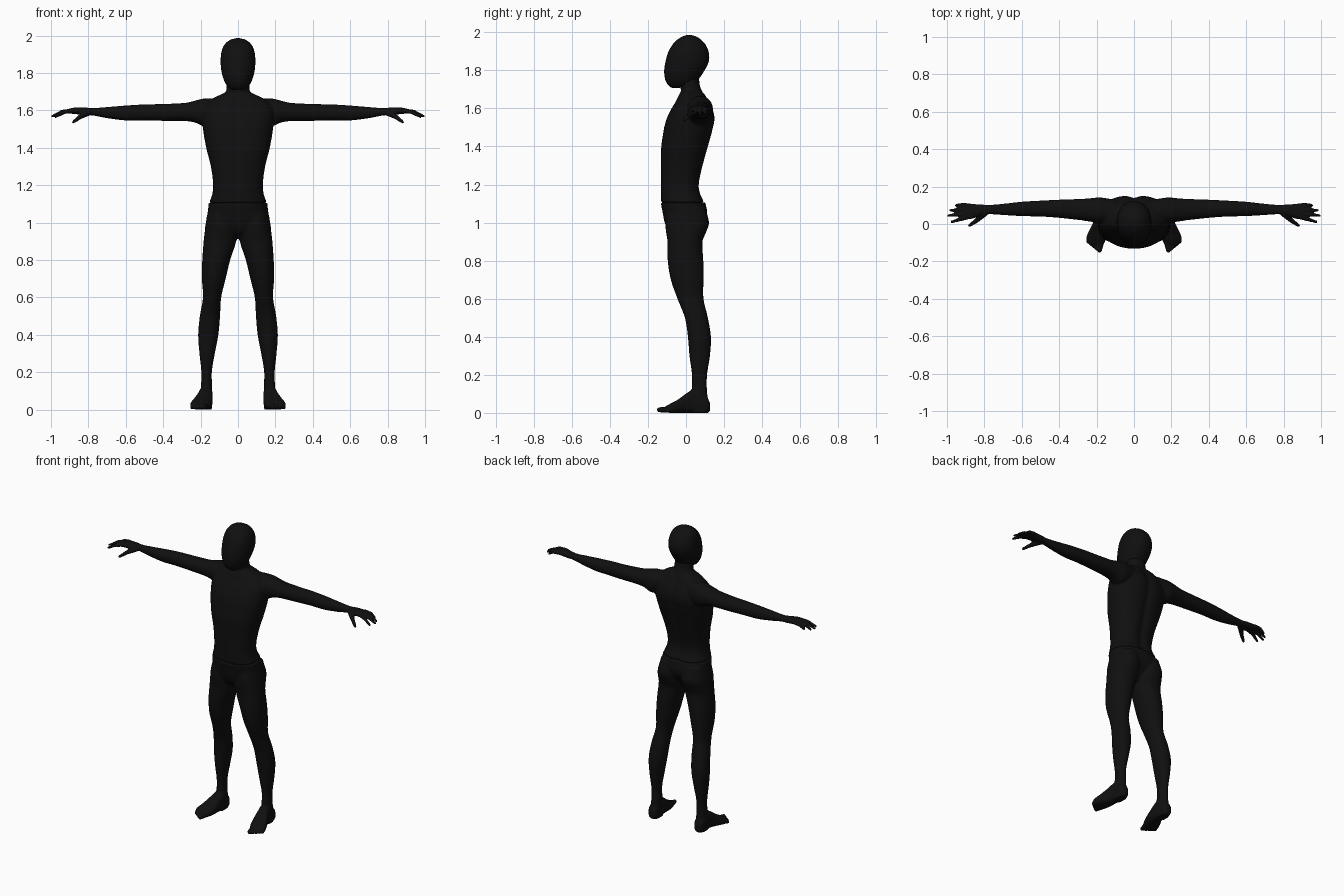
import bpy, bmesh, math
from mathutils import Vector, Matrix

black = bpy.data.materials.new("matte black")
black.diffuse_color = (0.005, 0.005, 0.005, 1)

ORDER = {"z": (1, 2, 0), "x": (0, 1, 2), "y": (1, 0, 2)}   # places (t, a, b) into x, y, z


def spline(rows, sub=4):
    """Smoothly subdivide rows of numbers."""
    out = []
    for i in range(len(rows) - 1):
        p = [rows[max(0, min(len(rows) - 1, i + k))] for k in (-1, 0, 1, 2)]
        for s in range(sub):
            u = s / sub
            row = [0.5 * (2 * b + (c - a) * u + (2 * a - 5 * b + 4 * c - d) * u * u
                          + (3 * b - a - 3 * c + d) * u ** 3) for a, b, c, d in zip(*p)]
            row[0] = p[1][0] + (p[2][0] - p[1][0]) * u
            out.append(row)
    return out + [list(rows[-1])]


def loft(bm, axis, rows, power=2.0, groove=0.0, n=40):
    """Skin of oval sections; each row is (t, a min, a max, b min, b max)."""
    rings = []
    for t, a0, a1, b0, b1 in spline(rows):
        ring = []
        for k in range(n):
            w = 2 * math.pi * k / n
            c, s = math.cos(w), math.sin(w)
            e = 2 / power
            a = (a0 + a1) / 2 + (a1 - a0) / 2 * math.copysign(abs(c) ** e, c)
            b = (b0 + b1) / 2 + (b1 - b0) / 2 * math.copysign(abs(s) ** e, s)
            if s > 0:                                   # spine furrow on the back
                b -= groove * math.exp(-(a / 0.03) ** 2)
            v = (t, a, b)
            ring.append(bm.verts.new([v[i] for i in ORDER[axis]]))
        rings.append(ring)
    for r0, r1 in zip(rings, rings[1:]):
        for k in range(n):
            bm.faces.new((r0[k], r0[(k + 1) % n], r1[(k + 1) % n], r1[k]))
    bm.faces.new(rings[0])
    bm.faces.new(rings[-1])


def finger(bm, p0, p1, r0, r1):
    p0, p1 = Vector(p0), Vector(p1)
    d = p1 - p0
    m = Matrix.Translation((p0 + p1) / 2) @ d.to_track_quat("Z", "Y").to_matrix().to_4x4()
    bmesh.ops.create_cone(bm, cap_ends=True, segments=14, radius1=r0, radius2=r1,
                          depth=d.length, matrix=m)
    for p, r in ((p0, r0), (p1, r1)):
        bmesh.ops.create_uvsphere(bm, u_segments=14, v_segments=8, radius=r,
                                  matrix=Matrix.Translation(p))


def mirror(bm):
    geo = bmesh.ops.duplicate(bm, geom=bm.verts[:] + bm.edges[:] + bm.faces[:])["geom"]
    for v in geo:
        if isinstance(v, bmesh.types.BMVert):
            v.co.x *= -1


def finish(name, bm, voxel=0.006, smooth=4):
    """Fuse overlapping volumes into a single smooth skin."""
    bmesh.ops.recalc_face_normals(bm, faces=bm.faces[:])
    me = bpy.data.meshes.new(name)
    bm.to_mesh(me)
    bm.free()
    me.materials.append(black)
    ob = bpy.data.objects.new(name, me)
    bpy.context.collection.objects.link(ob)
    r = ob.modifiers.new("fuse", "REMESH")
    r.mode, r.voxel_size, r.use_smooth_shade = "VOXEL", voxel, True
    s = ob.modifiers.new("soften", "SMOOTH")
    s.factor, s.iterations = 0.5, smooth


# Upper body: arms, hands, torso and neck
bm = bmesh.new()
loft(bm, "x", [(0.10, 0.01, 0.13, 1.53, 1.665), (0.18, 0.005, 0.142, 1.515, 1.664),
               (0.23, 0.012, 0.138, 1.535, 1.652), (0.28, 0.02, 0.134, 1.543, 1.640),
               (0.40, 0.033, 0.130, 1.544, 1.634), (0.50, 0.040, 0.125, 1.546, 1.632),
               (0.60, 0.042, 0.119, 1.546, 1.626), (0.70, 0.048, 0.108, 1.558, 1.618),
               (0.78, 0.052, 0.102, 1.573, 1.612), (0.82, 0.045, 0.105, 1.575, 1.616),
               (0.87, 0.026, 0.108, 1.580, 1.616), (0.90, 0.026, 0.108, 1.583, 1.610),
               (0.915, 0.04, 0.10, 1.588, 1.604)], power=2.2, n=32)
for base, knuckle, tip in (((0.88, 0.100), (0.92, 0.103, 1.595), (0.952, 0.100, 1.575)),
                           ((0.88, 0.078), (0.94, 0.076, 1.594), (0.982, 0.073, 1.570)),
                           ((0.88, 0.056), (0.94, 0.050, 1.592), (0.993, 0.045, 1.568)),
                           ((0.88, 0.038), (0.93, 0.024, 1.590), (0.976, 0.011, 1.566))):
    finger(bm, (*base, 1.599), knuckle, 0.012, 0.0105)
    finger(bm, knuckle, tip, 0.0105, 0.008)
finger(bm, (0.80, 0.056, 1.588), (0.845, 0.016, 1.565), 0.018, 0.013)
finger(bm, (0.845, 0.016, 1.565), (0.880, -0.008, 1.538), 0.013, 0.009)
mirror(bm)
loft(bm, "z", [(1.105, -0.153, 0.153, -0.131, 0.100), (1.15, -0.138, 0.138, -0.132, 0.080),
               (1.20, -0.133, 0.133, -0.132, 0.073), (1.30, -0.145, 0.145, -0.131, 0.093),
               (1.40, -0.170, 0.170, -0.130, 0.120), (1.50, -0.187, 0.187, -0.115, 0.146),
               (1.55, -0.192, 0.192, -0.100, 0.154), (1.60, -0.190, 0.190, -0.076, 0.143),
               (1.64, -0.165, 0.165, -0.052, 0.122), (1.67, -0.125, 0.125, -0.038, 0.106),
               (1.695, -0.072, 0.072, -0.024, 0.088)], power=2.3, groove=0.015)
loft(bm, "z", [(1.62, -0.085, 0.085, -0.03, 0.11), (1.69, -0.066, 0.066, -0.026, 0.085),
               (1.72, -0.062, 0.062, -0.032, 0.073), (1.77, -0.060, 0.060, -0.04, 0.068)])
finish("upper_body", bm)

# Head: plain oval with a tapered jaw
bm = bmesh.new()
loft(bm, "z", [(1.708, -0.030, 0.030, -0.078, -0.03), (1.722, -0.052, 0.052, -0.095, 0.02),
               (1.75, -0.071, 0.071, -0.110, 0.064), (1.80, -0.087, 0.087, -0.115, 0.098),
               (1.85, -0.093, 0.093, -0.107, 0.121), (1.90, -0.091, 0.091, -0.092, 0.119),
               (1.94, -0.080, 0.080, -0.068, 0.100), (1.965, -0.061, 0.061, -0.042, 0.076),
               (1.980, -0.036, 0.036, -0.015, 0.049), (1.986, -0.012, 0.012, 0.005, 0.028)],
     power=2.15)
finish("head", bm)

# Lower body: legs, feet and pelvis
bm = bmesh.new()
loft(bm, "z", [(1.08, 0.010, 0.155, -0.10, 0.102), (1.00, 0.004, 0.172, -0.108, 0.121),
               (0.95, 0.003, 0.178, -0.105, 0.106), (0.90, 0.010, 0.184, -0.097, 0.086),
               (0.80, 0.042, 0.191, -0.096, 0.091), (0.70, 0.066, 0.193, -0.080, 0.092),
               (0.60, 0.090, 0.187, -0.045, 0.092), (0.50, 0.096, 0.204, -0.006, 0.115),
               (0.40, 0.105, 0.213, 0.010, 0.131), (0.30, 0.124, 0.206, 0.018, 0.126),
               (0.20, 0.140, 0.196, 0.031, 0.111), (0.12, 0.138, 0.198, 0.030, 0.110),
               (0.05, 0.138, 0.202, 0.022, 0.118), (0.0, 0.138, 0.202, 0.022, 0.118)],
     power=2.15)
loft(bm, "y", [(0.126, 0.152, 0.190, 0.008, 0.055), (0.112, 0.140, 0.202, 0.0, 0.085),
               (0.05, 0.135, 0.208, 0.0, 0.125), (0.01, 0.136, 0.218, 0.0, 0.108),
               (-0.04, 0.138, 0.242, 0.0, 0.072), (-0.08, 0.148, 0.256, 0.0, 0.050),
               (-0.105, 0.160, 0.245, 0.002, 0.036), (-0.118, 0.166, 0.230, 0.004, 0.026)],
     power=2.8)
for i in range(5):                                      # toes, big one on the inner side
    x, r = 0.178 + 0.0165 * i, 0.016 - 0.0014 * i
    finger(bm, (x - 0.008, -0.07, 0.018), (x + 0.006, -0.140 + 0.0115 * i, r),
           r + 0.001, r - 0.002)
mirror(bm)
loft(bm, "z", [(1.105, -0.157, 0.157, -0.132, 0.102), (1.05, -0.163, 0.163, -0.122, 0.112),
               (1.00, -0.168, 0.168, -0.112, 0.100), (0.95, -0.120, 0.120, -0.09, 0.06),
               (0.915, -0.04, 0.04, -0.05, 0.035)], power=2.2)
finish("lower_body", bm)
